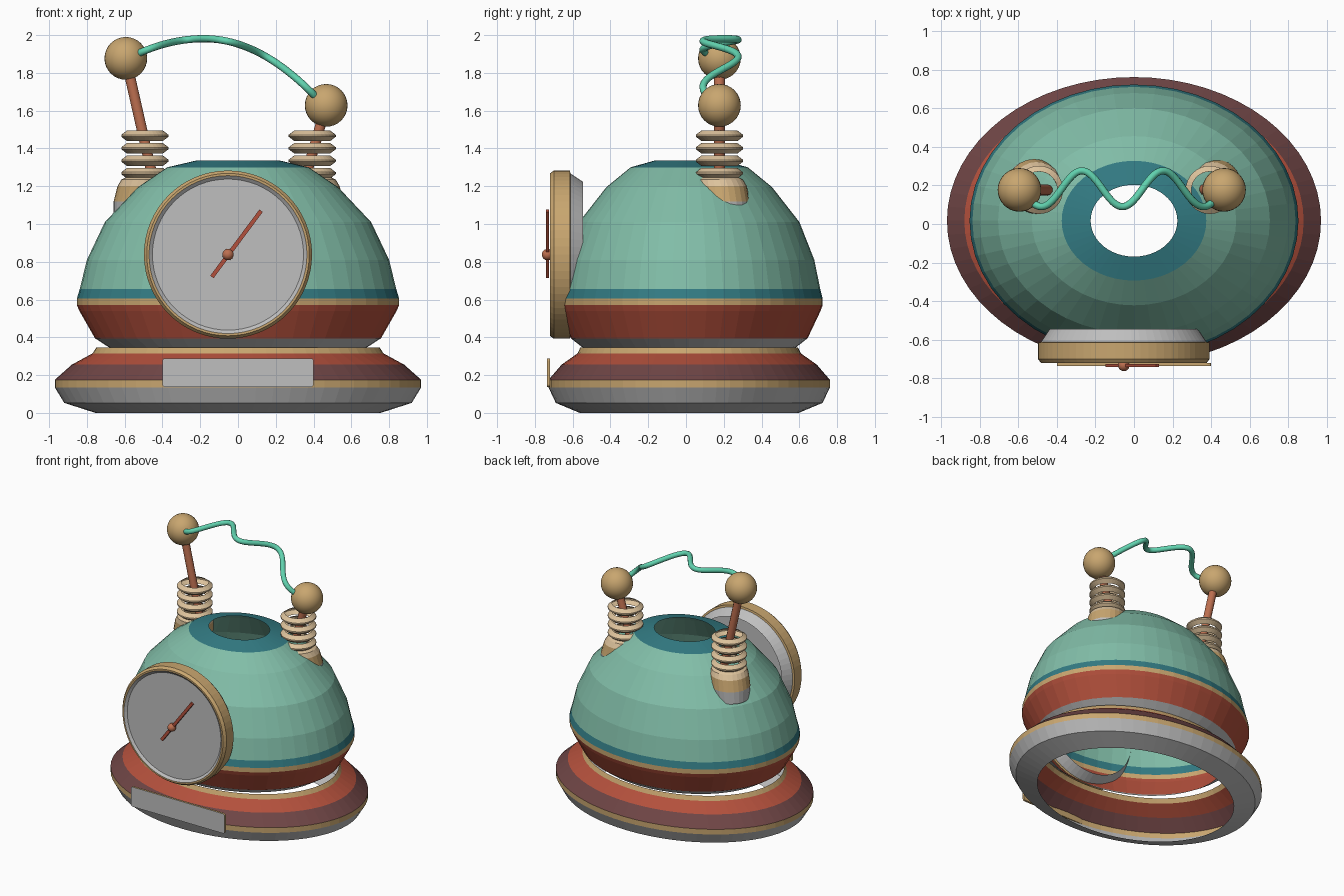
import bpy, bmesh, math
from mathutils import Vector

if "Cube" in bpy.data.objects:
    bpy.data.objects.remove(bpy.data.objects["Cube"], do_unlink=True)


def material(name, *rgb):
    m = bpy.data.materials.new(name)
    m.use_nodes = True
    m.diffuse_color = (*rgb, 1)
    m.node_tree.nodes["Principled BSDF"].inputs["Base Color"].default_value = (*rgb, 1)
    return m


GREEN = material("sea_green", .22, .51, .39)
TEAL = material("dark_teal", .033, .2, .23)
GOLD = material("brass", .58, .38, .16)
TAN = material("ceramic_tan", .72, .54, .33)
COPPER = material("copper", .51, .16, .08)
RUST = material("rust_red", .45, .08, .045)
MAROON = material("maroon", .16, .06, .06)
GREY = material("grey", .52, .52, .52)
MINT = material("mint", .12, .65, .43)


def finish(name, bm, mats, smooth=False):
    mesh = bpy.data.meshes.new(name)
    bm.to_mesh(mesh)
    bm.free()
    for m in mats:
        mesh.materials.append(m)
    obj = bpy.data.objects.new(name, mesh)
    bpy.context.collection.objects.link(obj)
    if smooth:
        mesh.shade_smooth()
    return obj


def lathe(name, rings, bands, segs=48, aspect=1.0):
    """Open shell through rings (radius, height, x shift, y shift), one material per band."""
    bm = bmesh.new()
    mats = list(dict.fromkeys(bands))
    loops = []
    for r, z, *shift in rings:
        dx, dy = shift or (0, 0)
        loops.append([bm.verts.new((dx + r * math.cos(a), dy + aspect * r * math.sin(a), z))
                      for a in (math.tau * i / segs for i in range(segs))])
    for low, high, mat in zip(loops, loops[1:], bands):
        for i in range(segs):
            j = (i + 1) % segs
            bm.faces.new((low[i], low[j], high[j], high[i])).material_index = mats.index(mat)
    bmesh.ops.remove_doubles(bm, verts=bm.verts, dist=1e-5)
    return finish(name, bm, mats)


def ball(name, loc, radius, mat):
    bm = bmesh.new()
    bmesh.ops.create_uvsphere(bm, u_segments=32, v_segments=16, radius=radius)
    obj = finish(name, bm, [mat], True)
    obj.location = loc
    return obj


def tube(name, points, radius, mat):
    curve = bpy.data.curves.new(name, "CURVE")
    curve.dimensions = "3D"
    curve.bevel_depth = radius
    curve.bevel_resolution = 3
    curve.use_fill_caps = True
    spline = curve.splines.new("POLY")
    spline.points.add(len(points) - 1)
    for p, co in zip(spline.points, points):
        p.co = (*co, 1)
    spline.use_smooth = True
    curve.materials.append(mat)
    obj = bpy.data.objects.new(name, curve)
    bpy.context.collection.objects.link(obj)
    return obj


MID_Y = .017

# Oval base ring, open inside
base = lathe("base_ring",
             [(.755, 0), (.92, .053), (.97, .135), (.97, .175), (.88, .255), (.77, .315), (.75, .347)],
             [GREY, GREY, GOLD, MAROON, RUST, GOLD], 64, .768)
base.location.y = MID_Y

# Oval dome shell with a hole at the top
dome = lathe("dome",
             [(.68, .345), (.757, .395), (.84, .54), (.853, .57), (.853, .605), (.838, .655),
              (.80, .81), (.705, 1.01), (.53, 1.195), (.375, 1.30), (.225, 1.335)],
             [GREY, RUST, RUST, GOLD, TEAL] + [GREEN] * 4 + [TEAL], 48, .828)
dome.location.y = MID_Y

# Gauge: tapered housing, brass rim and recessed face, turned to the front
DIAL = Vector((-.053, 0, .838))
gauge = lathe("gauge",
              [(.385, .545), (.43, .612), (.445, .615), (.445, .70), (.43, .72),
               (.418, .72), (.40, .705), (0, .705)],
              [GREY, GOLD, GOLD, GOLD, GOLD, GREY, GREY], 64)
gauge.location = DIAL
gauge.rotation_euler.x = math.pi / 2

# Needle and hub
bm = bmesh.new()
bmesh.ops.create_cube(bm, size=1)
bmesh.ops.scale(bm, vec=(.022, .016, .436), verts=bm.verts)
needle = finish("gauge_needle", bm, [RUST])
needle.location = (-.008, -.733, .895)
needle.rotation_euler.y = math.atan2(.26, .35)
ball("needle_hub", DIAL + Vector((0, -.733, 0)), .03, COPPER)

# Front plate: brass with a grey front
bm = bmesh.new()
bmesh.ops.create_cube(bm, size=1)
bmesh.ops.scale(bm, vec=(.8, .016, .152), verts=bm.verts)
corners = [e for e in bm.edges if abs(e.verts[0].co.y - e.verts[1].co.y) > .01]
bmesh.ops.bevel(bm, geom=corners, offset=.014, segments=3, affect="EDGES", profile=.5)
bm.normal_update()
for f in bm.faces:
    f.material_index = int(f.normal.y < -.9)
plate = finish("front_plate", bm, [GOLD, GREY])
plate.location = (0, -.728, .213)

# Antennas: leaning foot, insulator rings, rod and ball
ROD_Y = .177
for side, x, foot_x, ball_x, ball_z in (("right", -.493, -.45, -.594, 1.877),
                                        ("left", .393, .355, .467, 1.628)):
    out = math.copysign(1, x)
    foot = lathe(side + "_antenna_foot",
                 [(.125, 1.03, out * .04, .03), (.14, 1.12, out * .025, .02),
                  (.135, 1.2, out * .01, .01), (.125, 1.235), (.095, 1.25)],
                 [GREY, GOLD, TAN, TAN], 24)
    foot.location = (x, ROD_Y, 0)
    for i in range(4):
        ring = lathe(f"{side}_insulator_ring_{i + 1}",
                     [(.095, -.028), (.125, -.005), (.125, .005), (.095, .028)], [TAN] * 3, 32)
        ring.location = (x, ROD_Y, 1.467 - i * .066)
    top = Vector((ball_x, ROD_Y, ball_z))
    tube(side + "_antenna_rod", [(foot_x, ROD_Y, 1.24), top], .029, COPPER)
    ball(side + "_antenna_ball", top, .113, GOLD)

# Wavy wire between the balls
wire = []
for i in range(81):
    x = -.52 + .94 * i / 80
    bend = .65 if x < -.18 else .88
    wire.append((x, .183 - .093 * math.cos(math.tau * (x + .48) / .42),
                 1.981 - bend * (x + .18) ** 2))
tube("wavy_wire", wire, .019, MINT)
